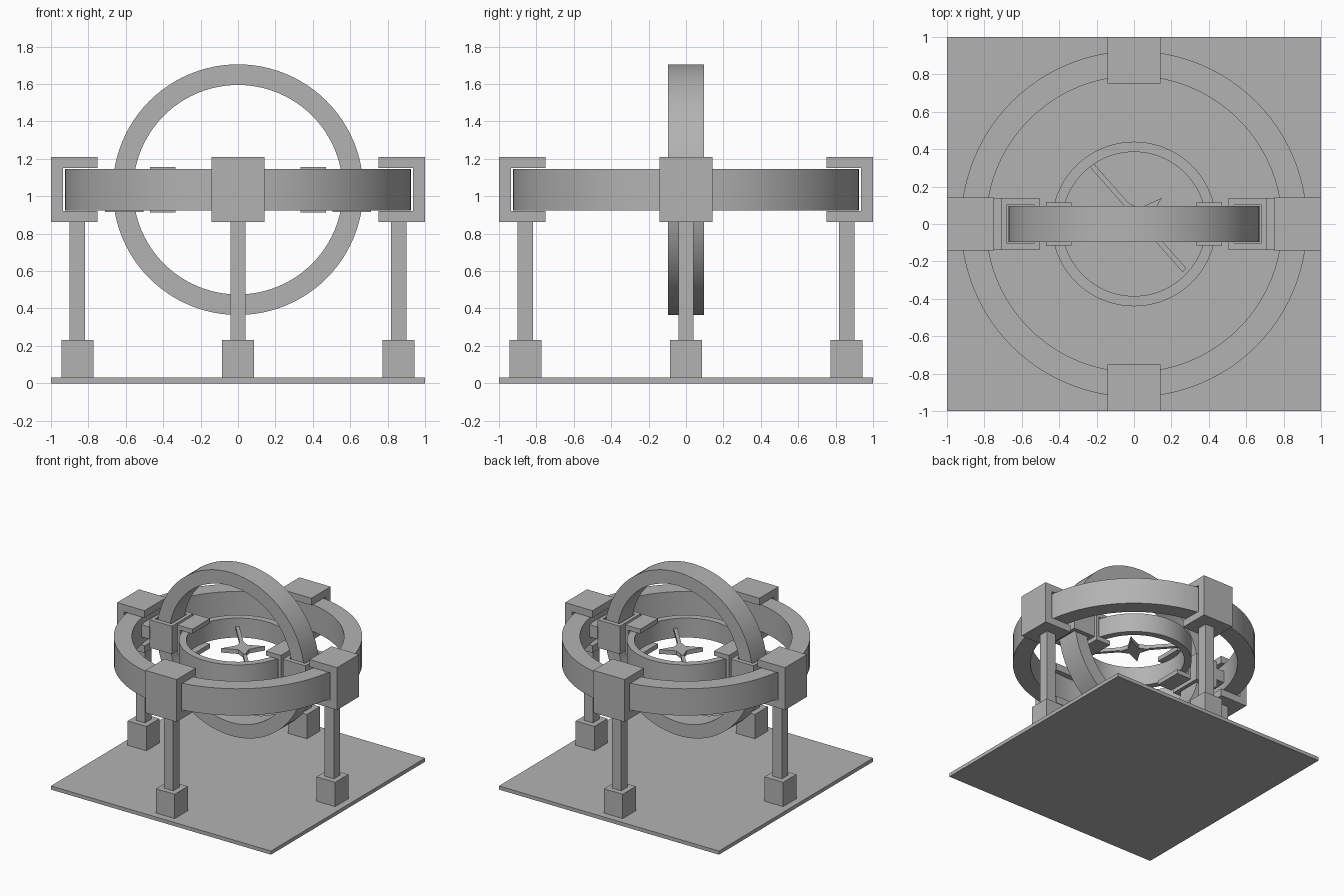
import bpy, bmesh, math
from mathutils import Matrix, Vector

cube = bpy.data.objects.get("Cube")
if cube:
    bpy.data.objects.remove(cube, do_unlink=True)

GREY = (0.45, 0.45, 0.45, 1)
mat = bpy.data.materials.new("plain grey")
mat.use_nodes = True
mat.diffuse_color = GREY
mat.node_tree.nodes["Principled BSDF"].inputs["Base Color"].default_value = GREY

CZ = 1.035  # height of the common ring centre


def finish(name, bm, turn=0.0, smooth=False):
    """Turn the mesh about the z axis and link it as an object."""
    bmesh.ops.rotate(bm, verts=bm.verts, cent=(0, 0, 0), matrix=Matrix.Rotation(turn, 3, "Z"))
    bmesh.ops.recalc_face_normals(bm, faces=bm.faces)
    mesh = bpy.data.meshes.new(name)
    bm.to_mesh(mesh)
    bm.free()
    mesh.materials.append(mat)
    obj = bpy.data.objects.new(name, mesh)
    bpy.context.collection.objects.link(obj)
    if smooth:
        bpy.ops.object.select_all(action="DESELECT")
        obj.select_set(True)
        bpy.context.view_layer.objects.active = obj
        bpy.ops.object.shade_smooth_by_angle(angle=math.radians(30))
    return obj


def add_box(bm, x, y, z):
    """Box from (low, high) ranges on each axis."""
    spans = (x, y, z)
    centre = Vector([(a + b) / 2 for a, b in spans])
    size = [b - a for a, b in spans]
    bmesh.ops.create_cube(bm, size=1, matrix=Matrix.Translation(centre) @ Matrix.Diagonal((*size, 1)))


def box(name, x, y, z, turn=0.0):
    bm = bmesh.new()
    add_box(bm, x, y, z)
    return finish(name, bm, turn)


def prism(name, points, axis, low, high, turn=0.0):
    """Extrude an outline along y (points are x, z) or z (points are x, y)."""
    def place(p, h):
        return (p[0], h, p[1]) if axis == "y" else (p[0], p[1], h)
    bm = bmesh.new()
    face = bm.faces.new([bm.verts.new(place(p, low)) for p in points])
    made = bmesh.ops.extrude_face_region(bm, geom=[face])["geom"]
    top = [v for v in made if isinstance(v, bmesh.types.BMVert)]
    shift = Vector(place((0, 0), high - low))
    bmesh.ops.translate(bm, verts=top, vec=shift)
    return finish(name, bm, turn)


def c_outline(outer, inner, wall, half, gap, mid):
    """C shape, open towards the centre."""
    return [(outer, mid - half), (inner, mid - half), (inner, mid - gap), (wall, mid - gap),
            (wall, mid + gap), (inner, mid + gap), (inner, mid + half), (outer, mid + half)]


def ring(name, inner, outer, half, upright=False):
    """Rectangular section spun into a ring about the shared centre."""
    bm = bmesh.new()
    section = [(inner, -half), (outer, -half), (outer, half), (inner, half)]
    verts = [bm.verts.new((r, 0, z)) for r, z in section]
    edges = [bm.edges.new((verts[i], verts[(i + 1) % 4])) for i in range(4)]
    bmesh.ops.spin(bm, geom=verts + edges, cent=(0, 0, 0), axis=(0, 0, 1),
                   angle=math.tau, steps=96, use_duplicate=False)
    bmesh.ops.remove_doubles(bm, verts=bm.verts, dist=0.0001)
    if upright:
        bmesh.ops.rotate(bm, verts=bm.verts, cent=(0, 0, 0), matrix=Matrix.Rotation(math.pi / 2, 3, "X"))
    bmesh.ops.translate(bm, verts=bm.verts, vec=(0, 0, CZ))
    return finish(name, bm, smooth=True)


# Base plate
box("base_plate", (-1, 1), (-1, 1), (0, 0.03))

# Four stands, each a foot, a post and a clamp around the outer ring
for i, side in enumerate(("left", "back", "right", "front")):
    turn = i * math.pi / 2
    box(side + "_foot", (0.773, 0.943), (-0.085, 0.085), (0.03, 0.23), turn)
    box(side + "_post", (0.817, 0.9), (-0.041, 0.041), (0.23, 0.865), turn)
    prism(side + "_outer_clamp", c_outline(1, 0.75, 0.935, 0.174, 0.115, CZ), "y", -0.142, 0.142, turn)

# Three nested rings
ring("outer_ring", 0.79, 0.925, 0.11)
ring("upright_ring", 0.56, 0.67, 0.095, upright=True)
ring("inner_ring", 0.385, 0.44, 0.08)

# Mounts that join the rings on both sides
for side, turn in (("left", 0), ("right", math.pi)):
    box(side + "_outer_pivot", (0.705, 0.8), (-0.14, 0.14), (CZ - 0.05, CZ + 0.05), turn)
    prism(side + "_middle_clamp", c_outline(0.71, 0.53, 0.682, 0.138, 0.102, 0),
          "z", 0.915, 1.145, turn)
    box(side + "_middle_clamp_cap", (0.505, 0.535), (-0.138, 0.138), (0.915, 1.145), turn)
    box(side + "_inner_pivot", (0.465, 0.51), (-0.05, 0.05), (CZ - 0.05, CZ + 0.05), turn)
    prism(side + "_inner_clamp", c_outline(0.47, 0.335, 0.445, 0.122, 0.085, CZ), "y", -0.115, 0.115, turn)

# Compass needle with a four-pointed star at its middle
HEADING = math.radians(-48.6)
star = []
for k in range(8):
    reach = (0.13 if k % 4 == 0 else 0.165) if k % 2 == 0 else 0.055
    star.append((reach * math.cos(k * math.pi / 4), reach * math.sin(k * math.pi / 4)))
parts = [prism("compass_star", star, "z", CZ - 0.02, CZ + 0.015, HEADING),
         box("compass_needle", (-0.395, 0.37), (-0.014, 0.014), (CZ - 0.015, CZ + 0.012), HEADING)]
for part in parts:
    part.location = (0.025, 0.03, 0)
